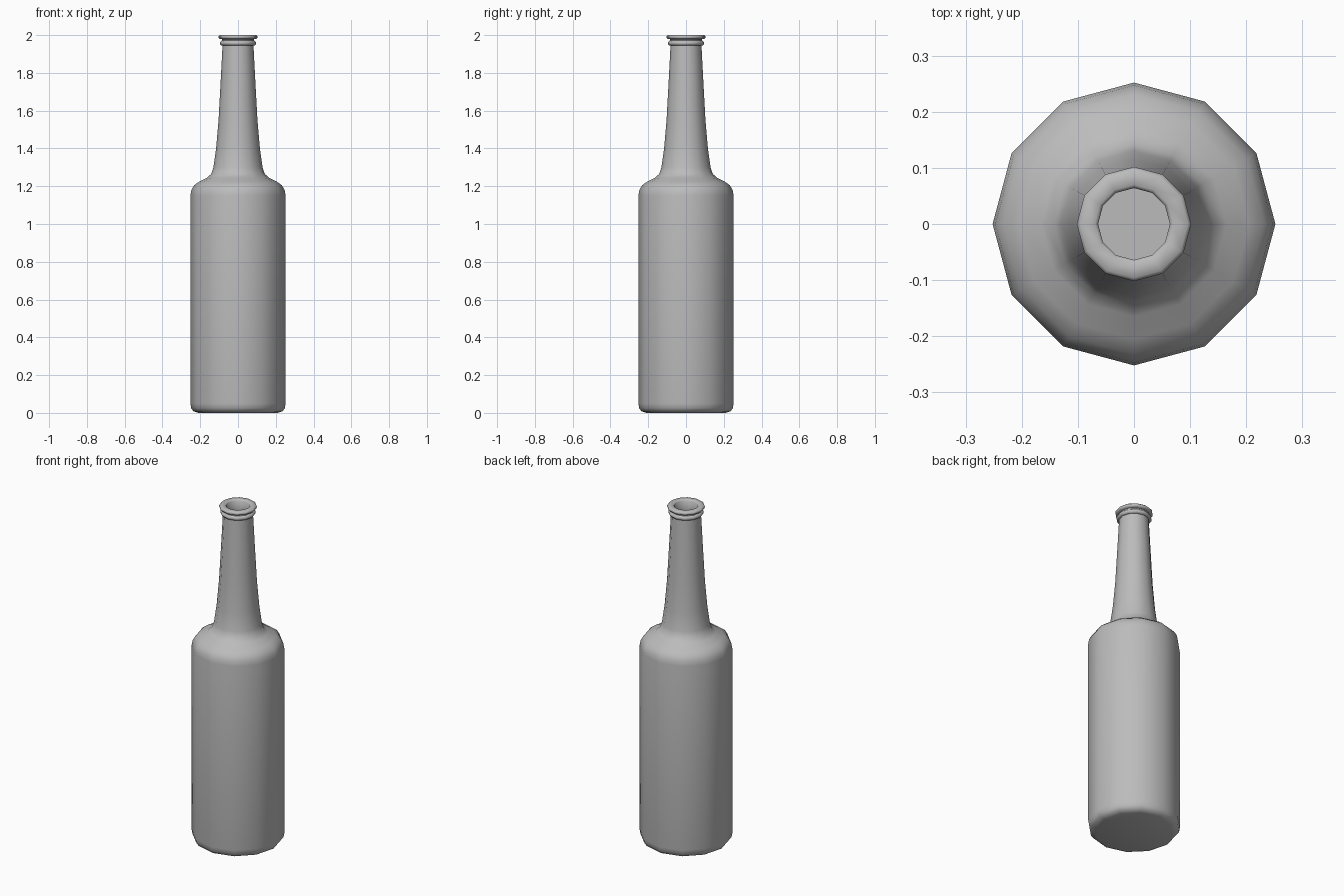
import bpy, bmesh, math

if "Cube" in bpy.data.objects:
    bpy.data.objects.remove(bpy.data.objects["Cube"], do_unlink=True)

SIDES = 12

glass = bpy.data.materials.new("grey_glass")
glass.use_nodes = True
GREY = (0.5, 0.5, 0.5, 1)
glass.diffuse_color = GREY
glass.node_tree.nodes["Principled BSDF"].inputs["Base Color"].default_value = GREY

# Profile pieces as (radius, height)
body = [(0.21, 0), (0.235, 0.008), (0.248, 0.025), (0.252, 0.05), (0.252, 1.15)]
shoulder = [(0.247, 1.18), (0.232, 1.205), (0.205, 1.225), (0.165, 1.245), (0.142, 1.265)]
neck = [(0.13, 1.3), (0.116, 1.4), (0.103, 1.55), (0.091, 1.77), (0.082, 1.945)]
lip = [(0.09, 1.946), (0.096, 1.953), (0.096, 1.962), (0.09, 1.968), (0.085, 1.971),
       (0.085, 1.978), (0.096, 1.98), (0.102, 1.986), (0.102, 1.994), (0.096, 2.0),
       (0.07, 2.0), (0.064, 1.994)]
inside = [(0.064, 1.94), (0.085, 1.55), (0.112, 1.3), (0.15, 1.23), (0.232, 1.15), (0.232, 0.03)]


def lathe(name, profile):
    """Revolve a profile and close both ends with a flat polygon."""
    bm = bmesh.new()
    rings = []
    for r, z in profile:
        angles = [2 * math.pi * i / SIDES for i in range(SIDES)]
        rings.append([bm.verts.new((r * math.cos(a), r * math.sin(a), z)) for a in angles])
    for low, high in zip(rings, rings[1:]):
        for i in range(SIDES):
            j = (i + 1) % SIDES
            bm.faces.new((low[i], low[j], high[j], high[i]))
    bm.faces.new(rings[0][::-1])
    bm.faces.new(rings[-1])
    mesh = bpy.data.meshes.new(name)
    bm.to_mesh(mesh)
    bm.free()
    mesh.materials.append(glass)
    obj = bpy.data.objects.new(name, mesh)
    bpy.context.collection.objects.link(obj)
    return obj


# Hollow bottle: outer wall, rolled lip and inner wall in one surface
bottle = lathe("bottle", body + shoulder + neck + lip + inside)
bpy.ops.object.select_all(action="DESELECT")
bottle.select_set(True)
bpy.context.view_layer.objects.active = bottle
bpy.ops.object.shade_smooth_by_angle(angle=math.radians(50))
